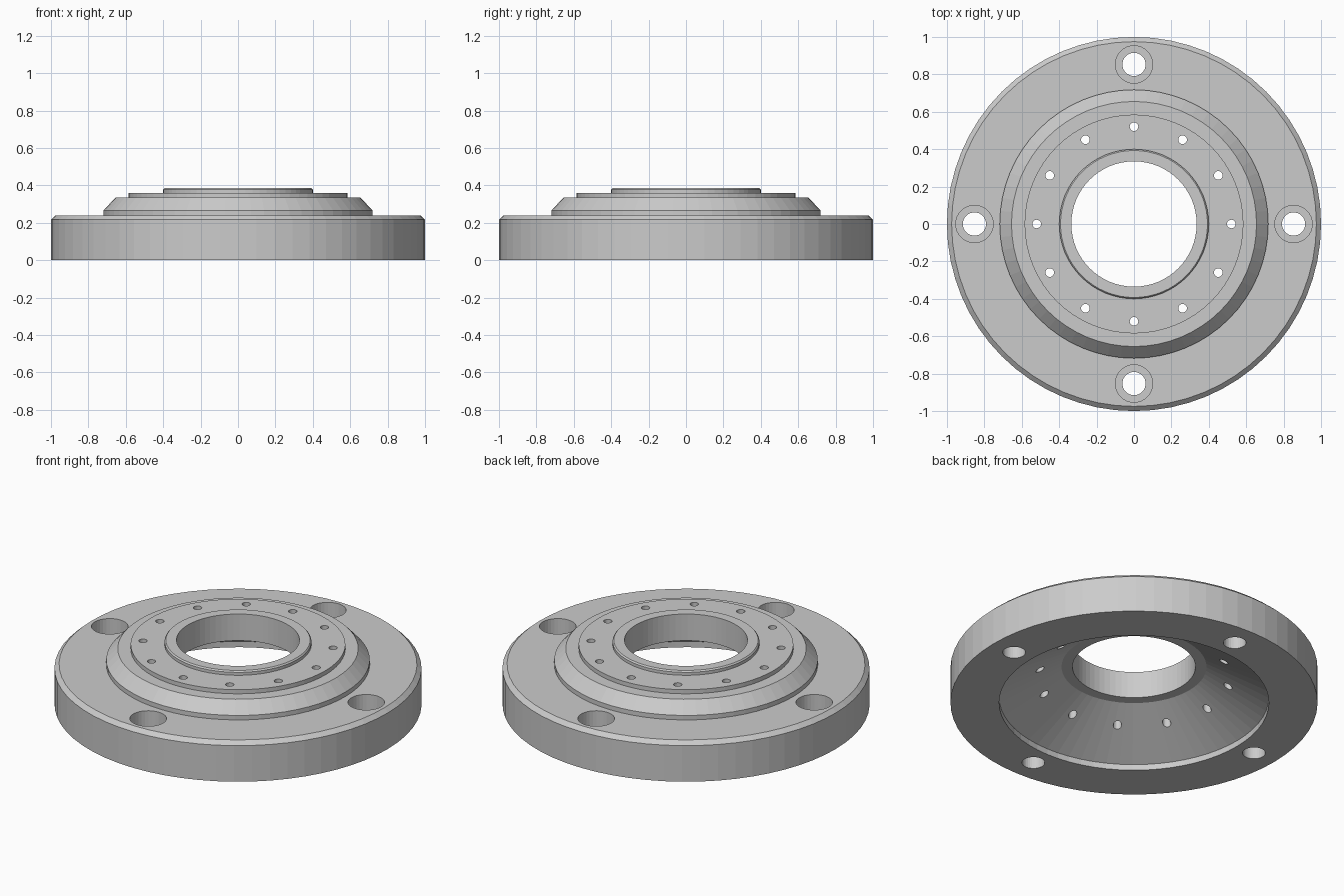
import bpy, bmesh
from math import cos, sin, tau

if "Cube" in bpy.data.objects:
    bpy.data.objects.remove(bpy.data.objects["Cube"])


def revolve(bm, profile, sides, center=(0, 0), closed=True):
    """Sweep (radius, z) points round a vertical axis; open profiles get capped."""
    cx, cy = center
    rings = [[bm.verts.new((cx + r * cos(tau * i / sides), cy + r * sin(tau * i / sides), z))
              for i in range(sides)] for r, z in profile]
    pairs = list(zip(rings, rings[1:]))
    if closed:
        pairs.append((rings[-1], rings[0]))
    else:
        bm.faces.new(rings[0][::-1])
        bm.faces.new(rings[-1])
    for a, b in pairs:
        for i in range(sides):
            j = (i + 1) % sides
            bm.faces.new((a[i], a[j], b[j], b[i]))


def make_object(name, bm):
    bmesh.ops.recalc_face_normals(bm, faces=bm.faces)
    mesh = bpy.data.meshes.new(name)
    bm.to_mesh(mesh)
    bm.free()
    obj = bpy.data.objects.new(name, mesh)
    bpy.context.collection.objects.link(obj)
    return obj


# Flange body: stepped top, conical hollow underneath, open bore
body = bmesh.new()
revolve(body, [
    (1.0, 0.0), (1.0, 0.217), (0.975, 0.24), (0.718, 0.24), (0.718, 0.267),
    (0.655, 0.335), (0.585, 0.335), (0.585, 0.36), (0.4, 0.36), (0.4, 0.378),
    (0.393, 0.386), (0.335, 0.386), (0.335, 0.226), (0.395, 0.226),
    (0.735, 0.035), (0.735, 0.0)], 64)
flange = make_object("flange", body)

# Hole cutters: four counterbored bolt holes and twelve small holes
holes = bmesh.new()
for k in range(4):
    a = tau * k / 4
    revolve(holes, [(0.062, -0.1), (0.062, 0.12), (0.1, 0.12), (0.1, 0.5)], 32,
            (0.853 * cos(a), 0.853 * sin(a)), closed=False)
for k in range(12):
    a = tau * k / 12
    revolve(holes, [(0.023, -0.1), (0.023, 0.5)], 20,
            (0.52 * cos(a), 0.52 * sin(a)), closed=False)
cutter = make_object("hole_cutters", holes)
cutter.hide_render = True
cutter.hide_set(True)

cut = flange.modifiers.new("holes", 'BOOLEAN')
cut.operation = 'DIFFERENCE'
cut.solver = 'EXACT'
cut.object = cutter
